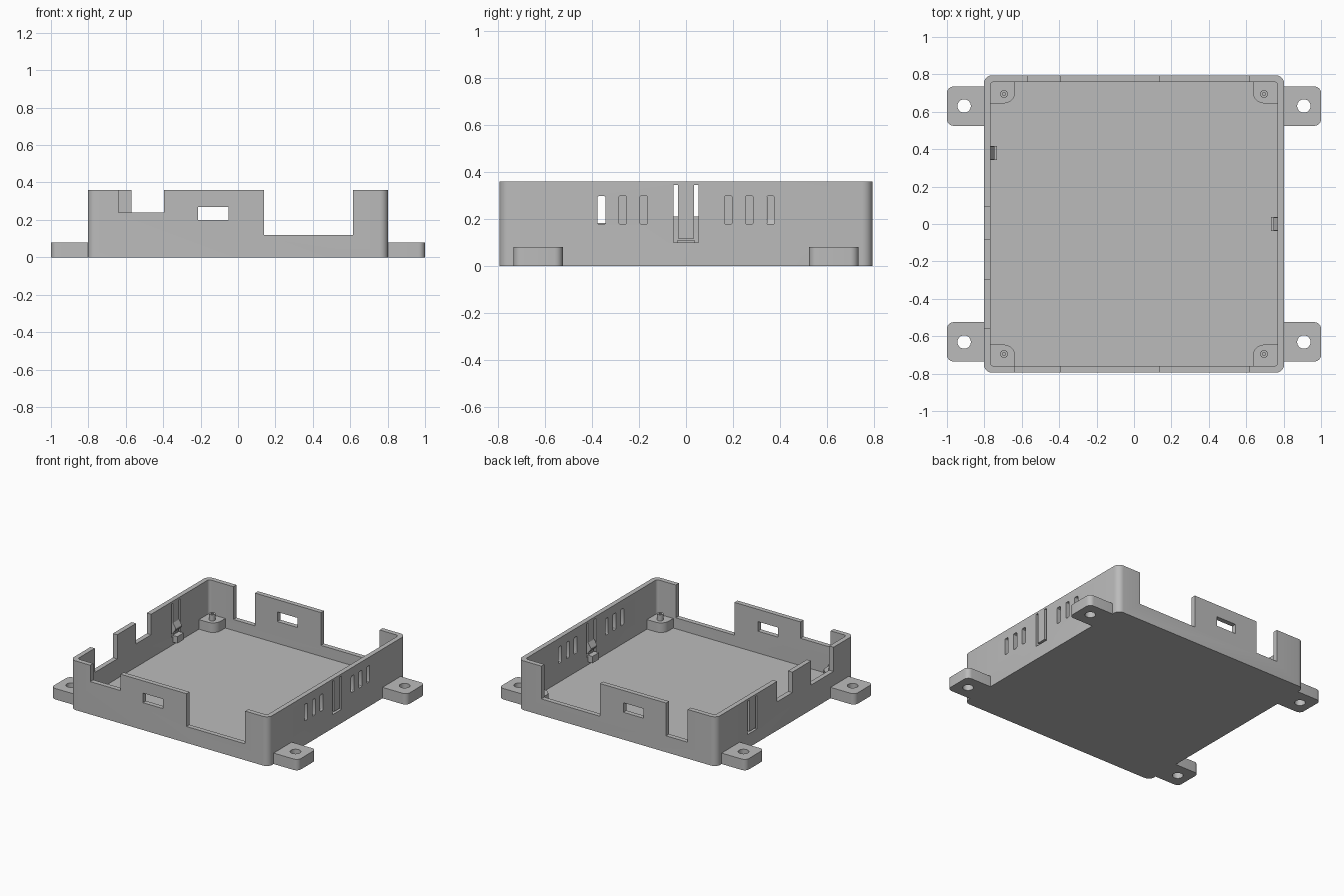
import bpy, bmesh, math

if "Cube" in bpy.data.objects:
    bpy.data.objects.remove(bpy.data.objects["Cube"], do_unlink=True)

gray = bpy.data.materials.new("plain gray plastic")
gray.use_nodes = True
COLOR = (0.5, 0.5, 0.5, 1)
gray.diffuse_color = COLOR
gray.node_tree.nodes["Principled BSDF"].inputs["Base Color"].default_value = COLOR

W, D, H = 0.803, 0.795, 0.36      # half width, half depth, height
WALL, FLOOR = 0.035, 0.04
POST_TOP = 0.11


def rounded(x0, x1, y0, y1, radii, seg=6):
    """Rounded rectangle outline; radii start at the upper right corner, counterclockwise."""
    if not isinstance(radii, (tuple, list)):
        radii = [radii] * 4
    corners = [(x1, y1, -1, -1), (x0, y1, 1, -1), (x0, y0, 1, 1), (x1, y0, -1, 1)]
    pts = []
    for i, ((cx, cy, sx, sy), r) in enumerate(zip(corners, radii)):
        if r == 0:
            pts.append((cx, cy))
            continue
        for k in range(seg + 1):
            t = (i + k / seg) * math.pi / 2
            pts.append((cx + sx * r + r * math.cos(t), cy + sy * r + r * math.sin(t)))
    return pts


def rect(x0, x1, y0, y1):
    return rounded(x0, x1, y0, y1, 0)


def circle(cx, cy, r, n=24):
    return [(cx + r * math.cos(2 * math.pi * k / n), cy + r * math.sin(2 * math.pi * k / n))
            for k in range(n)]


def build(name, prisms):
    """Make one object from (outline, axis, start, end) prisms."""
    bm = bmesh.new()
    place = {"x": lambda a, b, c: (c, a, b),
             "y": lambda a, b, c: (a, c, b),
             "z": lambda a, b, c: (a, b, c)}
    for outline, axis, c0, c1 in prisms:
        lo = [bm.verts.new(place[axis](a, b, c0)) for a, b in outline]
        hi = [bm.verts.new(place[axis](a, b, c1)) for a, b in outline]
        bm.faces.new(lo[::-1])
        bm.faces.new(hi)
        for i in range(len(lo)):
            j = (i + 1) % len(lo)
            bm.faces.new((lo[i], lo[j], hi[j], hi[i]))
    bmesh.ops.recalc_face_normals(bm, faces=bm.faces[:])
    mesh = bpy.data.meshes.new(name)
    bm.to_mesh(mesh)
    bm.free()
    mesh.materials.append(gray)
    obj = bpy.data.objects.new(name, mesh)
    bpy.context.collection.objects.link(obj)
    return obj


def cut(obj, prisms):
    """Subtract prisms from the object and bake the result."""
    cutter = build("cutter", prisms)
    mod = obj.modifiers.new("cut", "BOOLEAN")
    mod.operation, mod.solver, mod.object = "DIFFERENCE", "EXACT", cutter
    bpy.context.view_layer.update()
    mesh = bpy.data.meshes.new_from_object(obj.evaluated_get(bpy.context.evaluated_depsgraph_get()))
    obj.modifiers.clear()
    obj.data = mesh
    bpy.data.objects.remove(cutter, do_unlink=True)


def smooth(obj):
    bpy.ops.object.select_all(action="DESELECT")
    obj.select_set(True)
    bpy.context.view_layer.objects.active = obj
    bpy.ops.object.shade_smooth_by_angle(angle=math.radians(30))


def clip_gap(y):
    """U-shaped gap around a springy tab that hangs from the wall's top edge."""
    o, i, top, low, inner = 0.053, 0.035, 0.345, 0.1, 0.116
    return [(y - o, top), (y - o, low), (y + o, low), (y + o, top),
            (y + i, top), (y + i, inner), (y - i, inner), (y - i, top)]


# Tray with floor and walls
tray = build("tray", [(rounded(-W, W, -D, D, 0.045), "z", 0, H)])
cut(tray, [(rounded(WALL - W, W - WALL, WALL - D, D - WALL, 0.02), "z", FLOOR, 1)])

front, back = (-D - 0.1, -D + 0.05), (D - 0.05, D + 0.1)
left, right = (W - 0.05, W + 0.1), (-W - 0.1, -W + 0.05)
RIGHT_CLIP, LEFT_CLIP = 0.38, 0.0
openings = [
    (rect(-0.64, -0.395, 0.24, 1), "y", *front),
    (rect(-0.57, -0.395, 0.12, 1), "y", *back),
    (rect(-0.56, -0.3, 0.183, 1), "x", *right),
    (rect(-0.083, 0.092, 0.21, 1), "x", *right),
    (clip_gap(RIGHT_CLIP), "x", *right),
    (clip_gap(LEFT_CLIP), "x", *left),
]
# Wide notch and window in both end walls
for side in (front, back):
    openings.append((rect(0.14, 0.615, 0.12, 1), "y", *side))
    openings.append((rect(-0.213, -0.05, 0.2, 0.27), "y", *side))
# Vent slots
for sign in (-1, 1):
    for y in (0.18, 0.27, 0.36):
        slot = rounded(sign * y - 0.017, sign * y + 0.017, 0.177, 0.298, 0.008, 3)
        openings.append((slot, "x", *left))
cut(tray, openings)
smooth(tray)

# Snap clips: a wedge on each tab and a ledge beneath it
for name, sign, y in (("left", 1, LEFT_CLIP), ("right", -1, RIGHT_CLIP)):
    wall = sign * (W - WALL + 0.003)
    inner = sign * (W - WALL)
    hook = [(wall, 0.205), (inner - sign * 0.022, 0.165), (inner - sign * 0.022, 0.155), (wall, 0.125)]
    build(name + "_clip_hook", [(hook, "y", y - 0.035, y + 0.035)])
    ledge = rect(*sorted((wall, inner - sign * 0.036)), 0.06, POST_TOP)
    build(name + "_clip_ledge", [(ledge, "y", y - 0.037, y + 0.037)])

# Corner posts with hollow pins, and mounting ears with screw holes
for sx, side in ((1, "left"), (-1, "right")):
    for sy, end in ((-1, "front"), (1, "back")):
        tag = f"{end}_{side}_"
        xs = sorted((sx * 0.635, sx * (W - WALL + 0.003)))
        ys = sorted((sy * 0.645, sy * (D - WALL + 0.003)))
        # only the corner facing the middle of the tray is rounded
        order = [(1, 1), (-1, 1), (-1, -1), (1, -1)]
        radii = [0.06 if c == (-sx, -sy) else 0 for c in order]
        post = build(tag + "post", [(rounded(*xs, *ys, radii), "z", FLOOR - 0.005, POST_TOP)])
        smooth(post)

        pin = build(tag + "pin", [(circle(sx * 0.695, sy * 0.695, 0.021), "z", POST_TOP - 0.005, 0.155)])
        cut(pin, [(circle(sx * 0.695, sy * 0.695, 0.009, 16), "z", 0.12, 0.2)])
        smooth(pin)

        xs = sorted((sx * (W - 0.003), sx))
        ys = sorted((sy * 0.525, sy * 0.735))
        radii = [0.035 if c[0] == sx else 0 for c in order]
        ear = build(tag + "mounting_ear", [(rounded(*xs, *ys, radii), "z", 0, 0.08)])
        cut(ear, [(circle(sx * 0.908, sy * 0.631, 0.036), "z", -0.1, 0.2)])
        smooth(ear)
